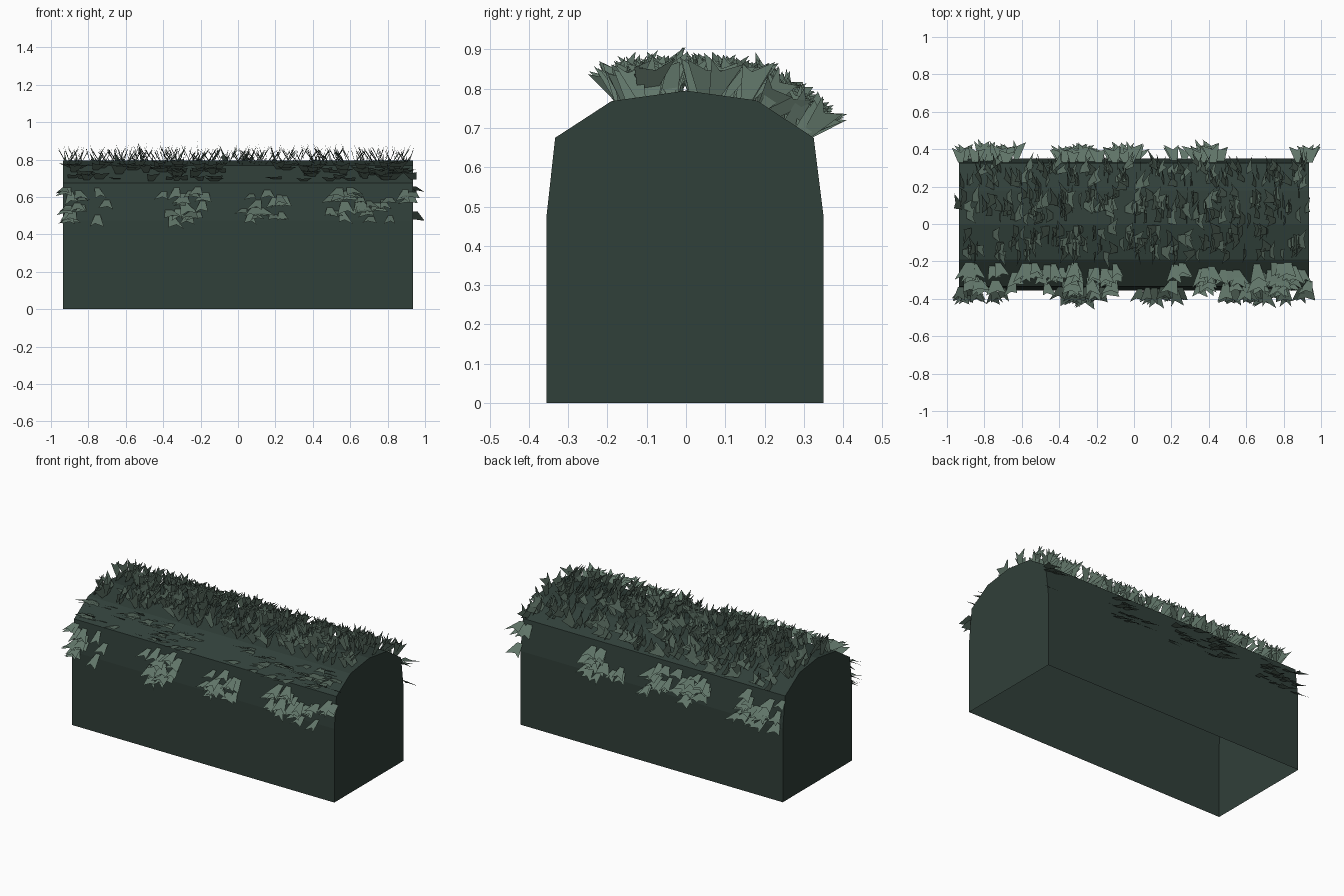
import bpy, random
from mathutils import Vector

random.seed(7)
cube = bpy.data.objects.get("Cube")
if cube:
    bpy.data.objects.remove(cube)


def make_material(name, rgb):
    mat = bpy.data.materials.new(name)
    mat.use_nodes = True
    mat.diffuse_color = (*rgb, 1)
    mat.node_tree.nodes["Principled BSDF"].inputs["Base Color"].default_value = (*rgb, 1)
    return mat


def make_object(name, verts, faces, mat):
    mesh = bpy.data.meshes.new(name)
    mesh.from_pydata(verts, [], faces)
    mesh.materials.append(mat)
    obj = bpy.data.objects.new(name, mesh)
    bpy.context.collection.objects.link(obj)
    return obj


body_green = make_material("dark hedge green", (0.030, 0.050, 0.041))
leaf_green = make_material("grey leaf green", (0.118, 0.178, 0.140))

# Hedge body: rounded profile swept along x, open underneath
HALF = 0.935
profile = [(-0.355, 0), (-0.355, 0.475), (-0.333, 0.675), (-0.19, 0.768), (0, 0.795),
           (0.18, 0.77), (0.325, 0.675), (0.35, 0.475), (0.35, 0)]
n = len(profile)
verts = [(x, y, z) for x in (-HALF, HALF) for y, z in profile]
faces = [(i, n + i, n + i + 1, i + 1) for i in range(n - 1)]
faces += [tuple(range(n)), tuple(reversed(range(n, 2 * n)))]
make_object("hedge_body", verts, faces, body_green)

# Leaf tufts: jagged fans that widen away from the surface
X = Vector((1, 0, 0))


def add_leaf(verts, faces, root, out, side, length, width):
    skew = random.uniform(-0.4, 0.4)

    def point(u, v):
        p = root + side * (u + skew * v) * width + out * v * length
        p.x = max(-1, min(1, p.x))
        return p

    k = len(verts)
    verts += [point(-0.2, 0), point(0.2, 0), point(0.55, random.uniform(0.7, 1)),
              point(random.uniform(-0.15, 0.15), 0.65), point(-0.5, random.uniform(0.8, 1))]
    faces += [(k, k + 1, k + 3), (k + 1, k + 2, k + 3), (k, k + 3, k + 4)]


def leaf_band(name, segment, spans, count, hanging):
    a, b = (Vector((0, *profile[segment + i])) for i in (0, 1))
    along = (b - a).normalized()
    normal = Vector((0, -along.z, along.y))
    down = along if along.z < 0 else -along
    total = sum(hi - lo for lo, hi in spans)
    verts, faces = [], []
    for lo, hi in spans:
        for _ in range(round(count * (hi - lo) / total)):
            root = a.lerp(b, random.uniform(0.1, 0.9)) + X * random.uniform(lo, hi)
            if hanging:
                # Side leaves droop outward, their width running along the hedge
                out = normal * random.uniform(0.6, 0.9) + down * random.uniform(0.3, 0.8)
                side = X
            else:
                # Crown leaves stand up, their width running across the hedge
                out = normal + X * random.uniform(-0.8, 0.8)
                side = along
            add_leaf(verts, faces, root, out.normalized(), side,
                     random.uniform(0.08, 0.12), random.uniform(0.06, 0.1))
    make_object(name, verts, faces, leaf_green)


full = [(-0.92, 0.92)]
leaf_band("front_side_leaves", 1, [(-0.94, -0.67), (-0.43, -0.17), (0, 0.25), (0.48, 0.95)], 75, True)
leaf_band("front_slope_leaves", 2, [(-0.9, -0.72), (-0.66, -0.07), (0.2, 0.95)], 95, True)
leaf_band("front_crown_leaves", 3, full, 130, False)
leaf_band("back_crown_leaves", 4, full, 150, False)
leaf_band("back_slope_leaves", 5, full, 130, False)
leaf_band("back_side_leaves", 6, [(-0.95, -0.62), (-0.4, 0.07), (0.2, 0.48), (0.85, 0.95)], 75, True)
